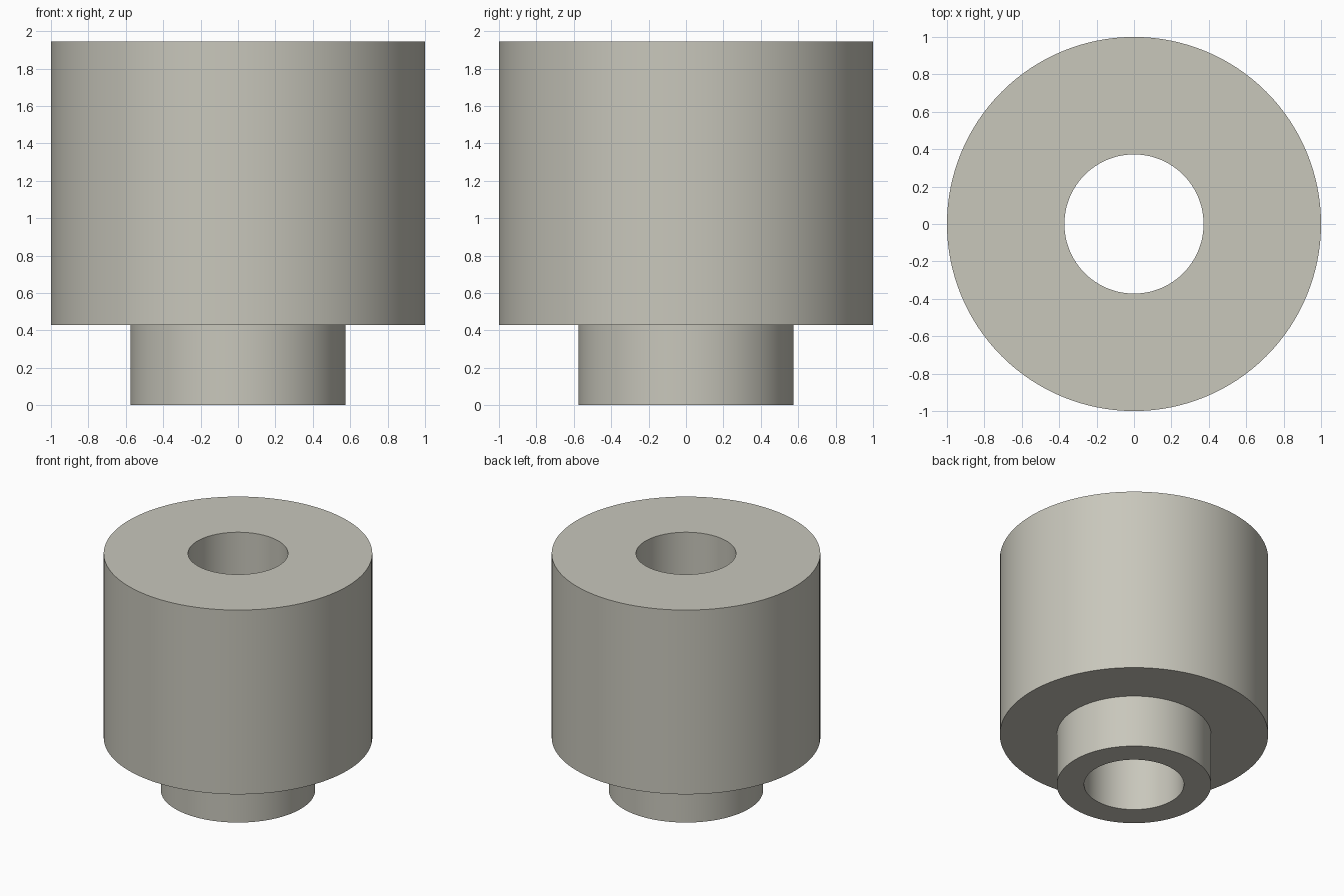
import bpy, bmesh, math

old = bpy.data.objects.get("Cube")
if old:
    bpy.data.objects.remove(old, do_unlink=True)

# Warm grey material
mat = bpy.data.materials.new("warm grey")
mat.use_nodes = True
colour = (0.58, 0.57, 0.50, 1.0)
mat.diffuse_color = colour
mat.node_tree.nodes["Principled BSDF"].inputs["Base Color"].default_value = colour

SEGMENTS = 128
BORE, COLLAR, BODY = 0.372, 0.575, 1.0   # radii
STEP, TOP = 0.43, 1.944                  # heights

# Closed (radius, z) profile, from the bottom of the bore outwards and up
profile = [(BORE, 0), (COLLAR, 0), (COLLAR, STEP),
           (BODY, STEP), (BODY, TOP), (BORE, TOP)]

# Stepped bushing: the profile turned around the z axis
bm = bmesh.new()
rings = []
for r, z in profile:
    rings.append([bm.verts.new((r * math.cos(a), r * math.sin(a), z))
                  for a in (2 * math.pi * i / SEGMENTS for i in range(SEGMENTS))])
for k, ring in enumerate(rings):
    nxt = rings[(k + 1) % len(rings)]
    for i in range(SEGMENTS):
        j = (i + 1) % SEGMENTS
        bm.faces.new((ring[i], ring[j], nxt[j], nxt[i]))
bmesh.ops.recalc_face_normals(bm, faces=bm.faces)

mesh = bpy.data.meshes.new("stepped_bushing")
bm.to_mesh(mesh)
bm.free()
mesh.materials.append(mat)
bushing = bpy.data.objects.new("stepped_bushing", mesh)
bpy.context.collection.objects.link(bushing)

# Smooth walls, sharp rims
bpy.ops.object.select_all(action="DESELECT")
bushing.select_set(True)
bpy.context.view_layer.objects.active = bushing
bpy.ops.object.shade_smooth_by_angle(angle=math.radians(30))
